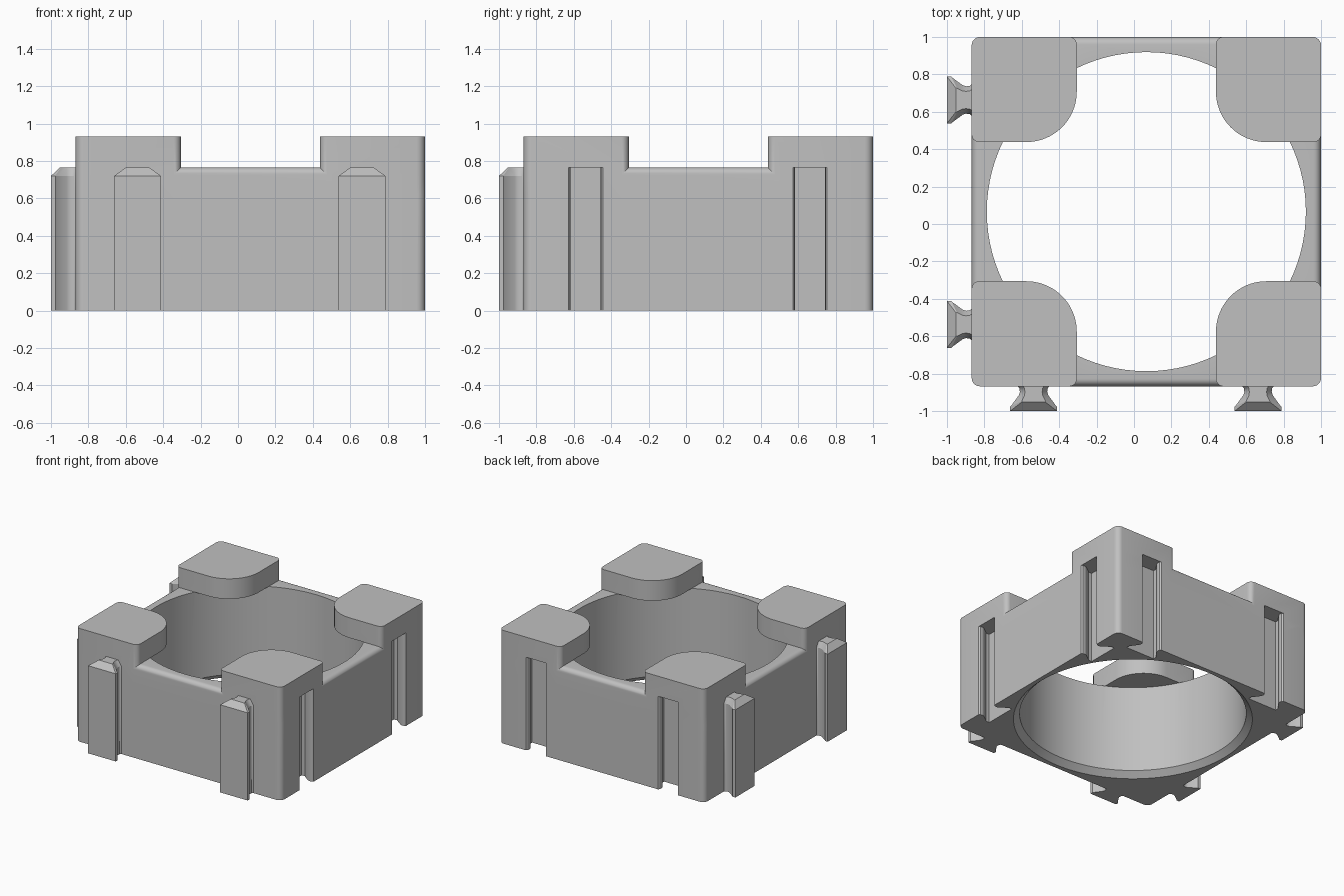
import bpy
import bmesh
from math import sin, cos, pi
from mathutils import Matrix

if "Cube" in bpy.data.objects:
    bpy.data.objects.remove(bpy.data.objects["Cube"], do_unlink=True)

C, HALF = 0.066, 0.934          # body centre (x and y) and half width
WALL, TOWER = 0.765, 0.93       # heights
HOLE, CORNER = 0.853, 0.045     # bore radius, vertical corner radius

grey = bpy.data.materials.new("plain grey")
grey.use_nodes = True
grey.diffuse_color = (0.53, 0.53, 0.53, 1)
grey.node_tree.nodes["Principled BSDF"].inputs["Base Color"].default_value = (0.53, 0.53, 0.53, 1)


def loft(name, rings, matrix=Matrix()):
    """Closed solid through rings of equal length, each (z, [(x, y), ...])."""
    bm = bmesh.new()
    loops = [[bm.verts.new((x, y, z)) for x, y in pts] for z, pts in rings]
    n = len(loops[0])
    for a, b in zip(loops, loops[1:]):
        for i in range(n):
            j = (i + 1) % n
            bm.faces.new((a[i], a[j], b[j], b[i]))
    bm.faces.new(loops[0][::-1])
    bm.faces.new(loops[-1])
    bmesh.ops.transform(bm, matrix=matrix, verts=bm.verts)
    bmesh.ops.recalc_face_normals(bm, faces=bm.faces)
    mesh = bpy.data.meshes.new(name)
    bm.to_mesh(mesh)
    bm.free()
    mesh.materials.append(grey)
    ob = bpy.data.objects.new(name, mesh)
    bpy.context.collection.objects.link(ob)
    return ob


def rounded_rect(x0, y0, x1, y1, radii, steps=(6, 6, 6, 6)):
    """Outline starting at the (x1, y1) corner, counter-clockwise."""
    pts = []
    corners = ((x1, y1, -1, -1), (x0, y1, 1, -1), (x0, y0, 1, 1), (x1, y0, -1, 1))
    for k, (x, y, dx, dy) in enumerate(corners):
        r = radii[k]
        for s in range(steps[k] + 1):
            a = pi / 2 * (k + s / steps[k])
            pts.append((x + dx * r + r * cos(a), y + dy * r + r * sin(a)))
    return pts


def circle(r, n=96):
    return [(r * cos(2 * pi * i / n), r * sin(2 * pi * i / n)) for i in range(n)]


def mirrored(half):
    """Symmetric outline from (half width, distance) pairs."""
    return [(w, -d) for w, d in half] + [(-w, -d) for w, d in reversed(half)]


def combine(target, tool, operation):
    mod = target.modifiers.new("combine", 'BOOLEAN')
    mod.operation, mod.solver, mod.object = operation, 'EXACT', tool
    bpy.context.view_layer.objects.active = target
    bpy.ops.object.modifier_apply(modifier=mod.name)
    bpy.data.objects.remove(tool, do_unlink=True)


centre = Matrix.Translation((C, C, 0))

# Wall block with rounded top edge
fillet = 0.04
rings = [(0, rounded_rect(-HALF, -HALF, HALF, HALF, [CORNER] * 4))]
for s in range(7):
    a = pi / 2 * s / 6
    inset = fillet * (1 - cos(a))
    h = HALF - inset
    rings.append((WALL - fillet + fillet * sin(a),
                  rounded_rect(-h, -h, h, h, [CORNER - inset] * 4)))
body = loft("tile_body", rings, centre)

# Corner towers, overhanging the bore
inner = HALF - 0.562
outline = rounded_rect(inner, inner, HALF, HALF, [CORNER, 0.04, 0.27, 0.04], (6, 6, 20, 6))
for sx in (-1, 1):
    for sy in (-1, 1):
        tower = loft("corner_tower", [(0.6, outline), (TOWER, outline)],
                     centre @ Matrix.Diagonal((sx, sy, 1, 1)))
        combine(body, tower, 'UNION')

# Round bore with a chamfered lower rim
bore = loft("bore_cutter", [(-0.1, circle(0.9)), (0, circle(0.9)),
                            (0.045, circle(HOLE)), (WALL, circle(HOLE))], centre)
combine(body, bore, 'DIFFERENCE')

# Dovetail connectors on the front and right, matching sockets on the back and left
plug = [(0.085, -0.02), (0.085, 0), (0.076, 0.01), (0.073, 0.03), (0.079, 0.048),
        (0.117, 0.1), (0.125, 0.108), (0.125, 0.132)]
plug_top = [(0.055, -0.02), (0.055, 0), (0.049, 0.01), (0.046, 0.03), (0.049, 0.05),
            (0.06, 0.072), (0.063, 0.078), (0.063, 0.084)]
slot = [(0.092, -0.03), (0.092, 0), (0.083, 0.01), (0.08, 0.03), (0.086, 0.048),
        (0.124, 0.1), (0.132, 0.108), (0.132, 0.138)]
for offset in (-0.603, 0.597):
    for turn in (0, 1):
        # Turning swaps the x and y axes, front to right and back to left
        swap = Matrix(((0, 1, 0, 0), (1, 0, 0, 0), (0, 0, 1, 0), (0, 0, 0, 1))) if turn else Matrix()
        place = centre @ swap @ Matrix.Translation((offset, -HALF, 0))
        connector = loft("dovetail_connector", [(0, mirrored(plug)), (0.72, mirrored(plug)),
                                                (WALL, mirrored(plug_top))], place)
        combine(body, connector, 'UNION')
        place = centre @ swap @ Matrix.Translation((offset, HALF, 0))
        socket = loft("dovetail_socket", [(-0.1, mirrored(slot)), (WALL, mirrored(slot))], place)
        combine(body, socket, 'DIFFERENCE')

# Smooth curved surfaces, sharp edges kept
bpy.ops.object.select_all(action='DESELECT')
body.select_set(True)
bpy.context.view_layer.objects.active = body
bpy.ops.object.shade_smooth_by_angle(angle=pi / 6)
